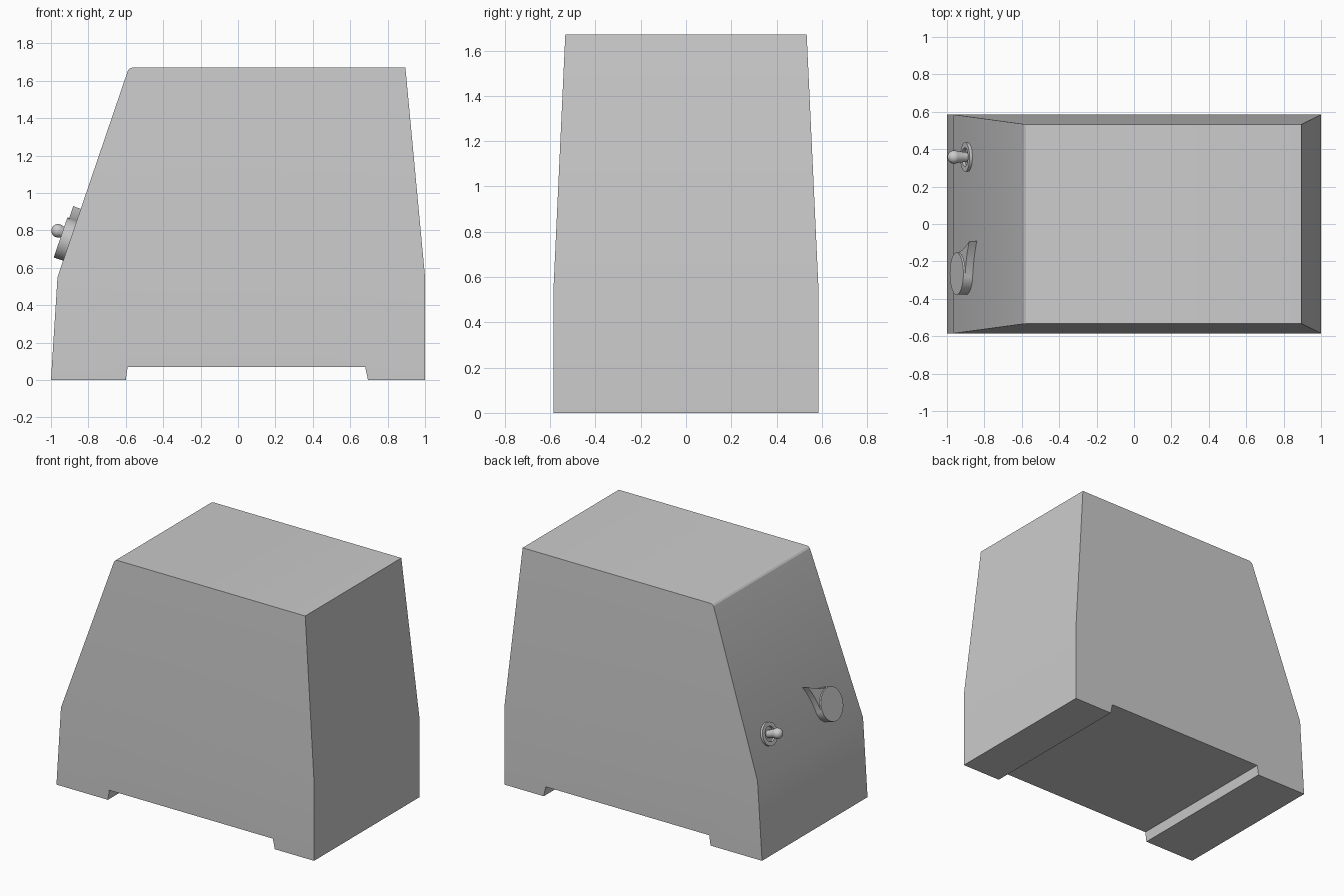
import bpy, bmesh
from math import cos, sin, pi, radians
from mathutils import Matrix, Vector

if "Cube" in bpy.data.objects:
    bpy.data.objects.remove(bpy.data.objects["Cube"])

# Local frame of the sloped panel: x = viewer's right (-y), y = up the slope, z = outwards
UP = Vector((0.375, 0, 1.10)).normalized()
RIGHT = Vector((0, -1, 0))
OUT = RIGHT.cross(UP)


def panel_frame(y, z):
    x = -0.965 + (z - 0.55) * 0.375 / 1.10
    m = Matrix((RIGHT, UP, OUT)).transposed().to_4x4()
    m.translation = (x, y, z)
    return m


def finish(bm, name, matrix=None, angle=30):
    bmesh.ops.recalc_face_normals(bm, faces=bm.faces[:])
    mesh = bpy.data.meshes.new(name)
    bm.to_mesh(mesh)
    bm.free()
    ob = bpy.data.objects.new(name, mesh)
    bpy.context.collection.objects.link(ob)
    if matrix:
        ob.matrix_world = matrix
    bpy.ops.object.select_all(action='DESELECT')
    ob.select_set(True)
    bpy.context.view_layer.objects.active = ob
    bpy.ops.object.shade_smooth_by_angle(angle=radians(angle))
    return ob


def lathe(name, profile, matrix, n=32, closed=False):
    bm = bmesh.new()
    vs = [bm.verts.new((r, 0, z)) for r, z in profile]
    pairs = list(zip(vs, vs[1:])) + ([(vs[-1], vs[0])] if closed else [])
    es = [bm.edges.new(p) for p in pairs]
    bmesh.ops.spin(bm, geom=vs + es, axis=(0, 0, 1), cent=(0, 0, 0),
                   angle=2 * pi, steps=n)
    bmesh.ops.remove_doubles(bm, verts=bm.verts[:], dist=1e-5)
    return finish(bm, name, matrix)


# Housing: side profile with feet, side walls lean inwards above the waist
WAIST, TOP = 0.55, 1.67
profile = [(-1, 0), (-0.6, 0), (-0.59, 0.07), (0.68, 0.07), (0.695, 0), (1, 0),
           (1, WAIST), (0.895, TOP), (-0.565, TOP), (-0.578, 1.666),
           (-0.587, 1.657), (-0.593, 1.642), (-0.965, WAIST)]
bm = bmesh.new()
sides = []
for s in (-1, 1):
    row = []
    for x, z in profile:
        half = 0.585 - 0.052 * max(0, z - WAIST) / (TOP - WAIST)
        row.append(bm.verts.new((x, s * half, z)))
    bm.faces.new(row[:7] + row[12:])
    bm.faces.new(row[6:])
    sides.append(row)
for i in range(len(profile)):
    j = (i + 1) % len(profile)
    bm.faces.new((sides[0][i], sides[0][j], sides[1][j], sides[1][i]))
finish(bm, "housing", angle=22)

# Dial disc
dial = panel_frame(-0.265, 0.745)
R = 0.113
lathe("dial", [(0, -0.01), (R, -0.01), (R, 0.053), (0, 0.053)], dial, 40)

# Dial pointer: concave flanks running from the disc to a sharp tip
tip, ctrl = Vector((0.25, 0)), Vector((0.145, 0.028))
start = R * Vector((cos(radians(58)), sin(radians(58))))
flank = [start * (1 - t) ** 2 + ctrl * 2 * t * (1 - t) + tip * t * t
         for t in (k / 10 for k in range(11))]
outline = flank + [Vector((p.x, -p.y)) for p in flank[-2::-1]] + [Vector((0, 0))]
bm = bmesh.new()
face = bm.faces.new([bm.verts.new((p.x, p.y, -0.005)) for p in outline])
ext = bmesh.ops.extrude_face_region(bm, geom=[face])
for v in ext['geom']:
    if isinstance(v, bmesh.types.BMVert):
        v.co.z = 0.043
finish(bm, "dial_pointer", dial @ Matrix.Rotation(radians(134), 4, 'Z'))

# Toggle switch: collar ring and round-ended lever
switch = panel_frame(0.358, 0.773)
lathe("switch_collar", [(0.05, -0.01), (0.078, -0.01), (0.078, 0.016), (0.05, 0.016)],
      switch, 32, closed=True)
ball = [(0.036 * cos(radians(a)), 0.077 + 0.036 * sin(radians(a)))
        for a in range(-30, 90, 15)]
lathe("switch_lever", [(0, -0.01), (0.024, -0.01)] + ball + [(0, 0.113)], switch, 24)
